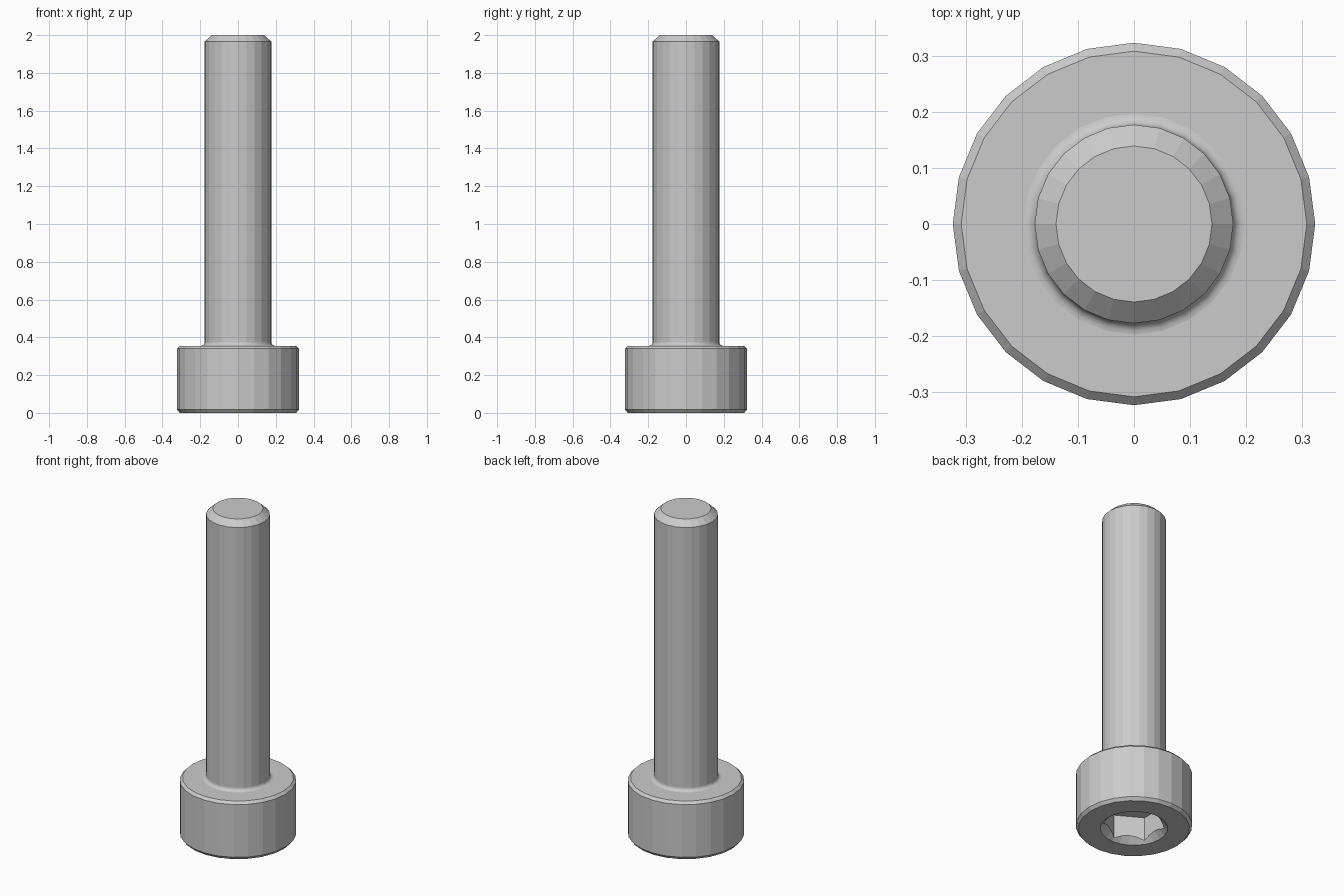
import bpy, bmesh, math

if "Cube" in bpy.data.objects:
    bpy.data.objects.remove(bpy.data.objects["Cube"])

SIDES = 24


def lathe(name, profile, sides=SIDES, turn=0.0, smooth_rows=()):
    """Revolve (radius, z) points about z, bottom to top, with flat caps."""
    bm = bmesh.new()
    rings = [[bm.verts.new((r * math.cos(turn + math.tau * i / sides),
                            r * math.sin(turn + math.tau * i / sides), z))
              for i in range(sides)] for r, z in profile]
    for row, (low, high) in enumerate(zip(rings, rings[1:])):
        for i in range(sides):
            j = (i + 1) % sides
            face = bm.faces.new((low[i], low[j], high[j], high[i]))
            face.smooth = row in smooth_rows
    bm.faces.new(rings[0][::-1])
    bm.faces.new(rings[-1])
    mesh = bpy.data.meshes.new(name)
    bm.to_mesh(mesh)
    bm.free()
    obj = bpy.data.objects.new(name, mesh)
    bpy.context.collection.objects.link(obj)
    return obj


# Head, small fillet under the head, plain shank and chamfered tip
R, HEAD, FIL = 0.177, 0.355, 0.02
fillet = [(R + FIL * (1 - math.sin(a)), HEAD + FIL * (1 - math.cos(a)))
          for a in (math.pi / 2 * k / 5 for k in range(6))]
profile = ([(0.308, 0), (0.323, 0.018), (0.323, HEAD - 0.015), (0.308, HEAD)]
           + fillet + [(R, 1.965), (0.139, 2.0)])
screw = lathe("socket_head_screw", profile, smooth_rows=range(4, 9))

# Hex socket and its conical lead-in, cut from the underside
hex_cutter = lathe("hex_cutter", [(0.171, -0.1), (0.171, 0.16)], 6, math.pi / 6)
lead_cutter = lathe("lead_in_cutter", [(0.207, -0.02), (0.127, 0.06)])
for cutter in (lead_cutter, hex_cutter):
    mod = screw.modifiers.new(cutter.name, 'BOOLEAN')
    mod.operation = 'DIFFERENCE'
    mod.solver = 'EXACT'
    mod.object = cutter
    cutter.hide_render = True
    cutter.hide_set(True)
